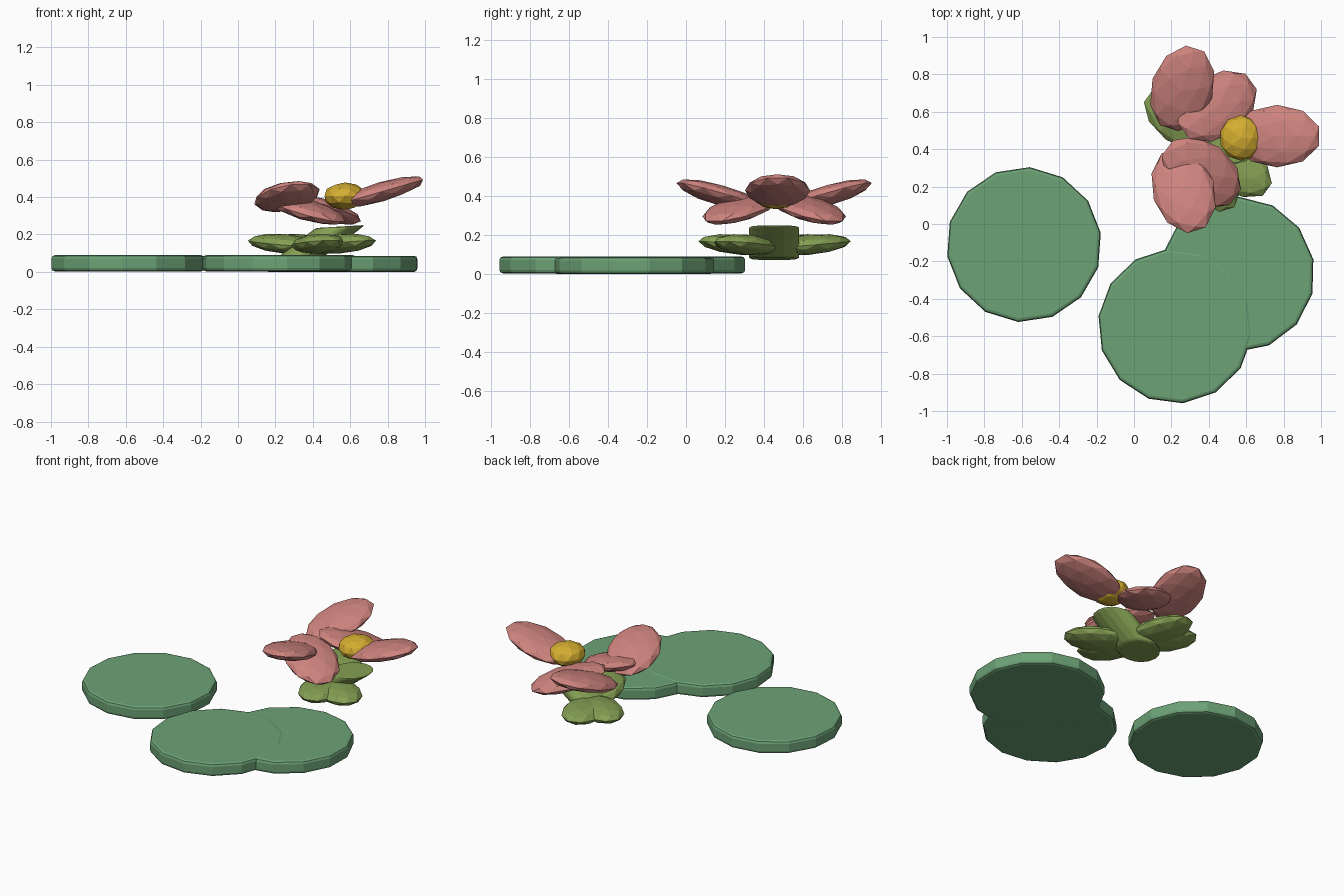
import bpy, math
from mathutils import Matrix, Vector

if "Cube" in bpy.data.objects:
    bpy.data.objects.remove(bpy.data.objects["Cube"])


def material(name, color):
    m = bpy.data.materials.new(name)
    m.diffuse_color = (*color, 1)
    m.use_nodes = True
    m.node_tree.nodes["Principled BSDF"].inputs["Base Color"].default_value = m.diffuse_color
    return m


PAD = material("pad_green", (0.15, 0.36, 0.18))
PETAL = material("petal_pink", (0.62, 0.23, 0.21))
LEAF = material("leaf_green", (0.24, 0.36, 0.09))
GOLD = material("gold", (0.66, 0.42, 0.03))


def finish(name, mat):
    ob = bpy.context.object
    ob.name = name
    ob.data.materials.append(mat)
    return ob


def blob(name, mat, loc, half, angle=0, tilt=0):
    """Faceted ellipsoid, outer end raised by tilt, then turned by angle."""
    bpy.ops.mesh.primitive_ico_sphere_add(subdivisions=2, radius=1)
    ob = finish(name, mat)
    ob.data.transform(Matrix.Translation(Vector(loc))
                      @ Matrix.Rotation(math.radians(angle), 4, 'Z')
                      @ Matrix.Rotation(-tilt, 4, 'Y')
                      @ Matrix.Diagonal((*half, 1)))
    return ob


def bevel(ob, width):
    b = ob.modifiers.new("soft_rim", 'BEVEL')
    b.width, b.segments, b.limit_method = width, 2, 'ANGLE'


# Lily pads: 14-sided discs
for i, (x, y, z, phase) in enumerate([(-0.588, -0.11, 0.045, 21.5),
                                      (0.222, -0.545, 0.045, 5.5),
                                      (0.552, -0.27, 0.044, -1.5)]):
    bpy.ops.mesh.primitive_cylinder_add(vertices=14, radius=0.415, depth=0.086)
    pad = finish(f"lily_pad_{i + 1}", PAD)
    pad.data.transform(Matrix.Translation((x, y, z + 0.002 * (z > 0.0445) - 0.001))
                       @ Matrix.Rotation(math.radians(phase), 4, 'Z'))
    bevel(pad, 0.018)

# Petals: five ellipsoids turned in steps of 72 degrees
for i, loc in enumerate([(0.765, 0.47, 0.428), (0.258, 0.725, 0.402),
                         (0.36, 0.275, 0.335), (0.445, 0.63, 0.335),
                         (0.265, 0.18, 0.402)]):
    blob(f"petal_{i + 1}", PETAL, loc, (0.245, 0.167, 0.052), 72 * i, 0.28)

# Flower centre
blob("flower_centre", GOLD, (0.572, 0.46, 0.405), (0.115, 0.122, 0.073))

# Lower green leaves, in two opposed pairs
for i, (x, y, a) in enumerate([(0.54, 0.31, -36), (0.43, 0.28, -72),
                               (0.25, 0.56, 144), (0.32, 0.63, 108)]):
    blob(f"lower_leaf_{i + 1}", LEAF, (x, y, 0.15), (0.225, 0.135, 0.052), a, 0.08)

# Leaning stem with a level top
bpy.ops.mesh.primitive_cylinder_add(vertices=16, radius=0.132, depth=0.165)
stem = finish("flower_stem", LEAF)
for v in stem.data.vertices:
    x, y, z = v.co
    v.co = (x + 0.44 + 1.3 * z, y + 0.452, z + 0.16 + 0.06 * x)
bevel(stem, 0.014)
